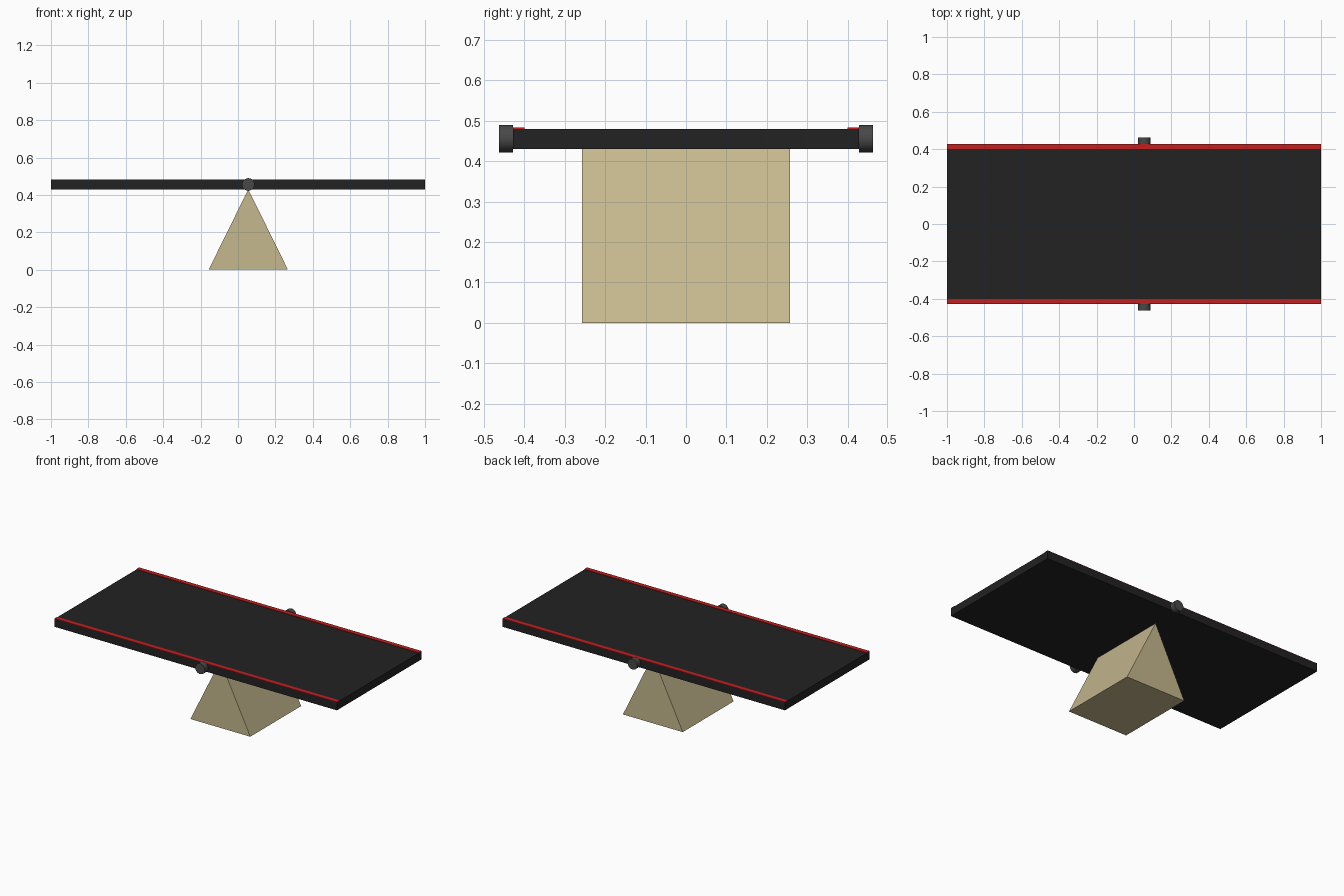
import bpy, bmesh, math

if "Cube" in bpy.data.objects:
    bpy.data.objects.remove(bpy.data.objects["Cube"])

PIVOT_X = 0.055


def material(name, rgb):
    m = bpy.data.materials.new(name)
    m.diffuse_color = (*rgb, 1)
    m.use_nodes = True
    m.node_tree.nodes["Principled BSDF"].inputs["Base Color"].default_value = m.diffuse_color
    return m


black = material("board black", (0.016, 0.016, 0.016))
red = material("edge red", (0.54, 0.013, 0.013))
sand = material("sand", (0.56, 0.48, 0.27))
grey = material("pin grey", (0.065, 0.065, 0.065))


def box(name, x0, x1, y0, y1, z0, z1, mat):
    bpy.ops.mesh.primitive_cube_add(
        size=1, location=((x0 + x1) / 2, (y0 + y1) / 2, (z0 + z1) / 2))
    o = bpy.context.object
    o.name = name
    o.scale = (x1 - x0, y1 - y0, z1 - z0)
    bpy.ops.object.transform_apply(location=False, rotation=False, scale=True)
    o.data.materials.append(mat)


# Plank
box("board", -1, 1, -0.428, 0.428, 0.43, 0.48, black)

# Painted edge strips and pivot pin heads, front and back
for side, s in (("front", -1), ("back", 1)):
    y0, y1 = sorted((s * 0.40, s * 0.428))
    box(side + "_edge_strip", -1, 1, y0, y1, 0.48, 0.483, red)

    bpy.ops.mesh.primitive_cylinder_add(
        vertices=12, radius=0.034, depth=0.035,
        location=(PIVOT_X, s * 0.4455, 0.456), rotation=(math.pi / 2, 0, 0))
    pin = bpy.context.object
    pin.name = side + "_pivot_pin"
    pin.data.materials.append(grey)
    bpy.ops.object.shade_smooth_by_angle(angle=math.radians(40))

# Triangular fulcrum: extruded profile
bm = bmesh.new()
profile = [(-0.212, 0), (0.212, 0), (0, 0.43)]
face = bm.faces.new([bm.verts.new((PIVOT_X + x, -0.257, z)) for x, z in profile])
ext = bmesh.ops.extrude_face_region(bm, geom=[face])
bmesh.ops.translate(bm, vec=(0, 0.514, 0),
                    verts=[v for v in ext["geom"] if isinstance(v, bmesh.types.BMVert)])
bmesh.ops.recalc_face_normals(bm, faces=bm.faces)
mesh = bpy.data.meshes.new("fulcrum")
bm.to_mesh(mesh)
bm.free()
mesh.materials.append(sand)
bpy.context.collection.objects.link(bpy.data.objects.new("fulcrum", mesh))
